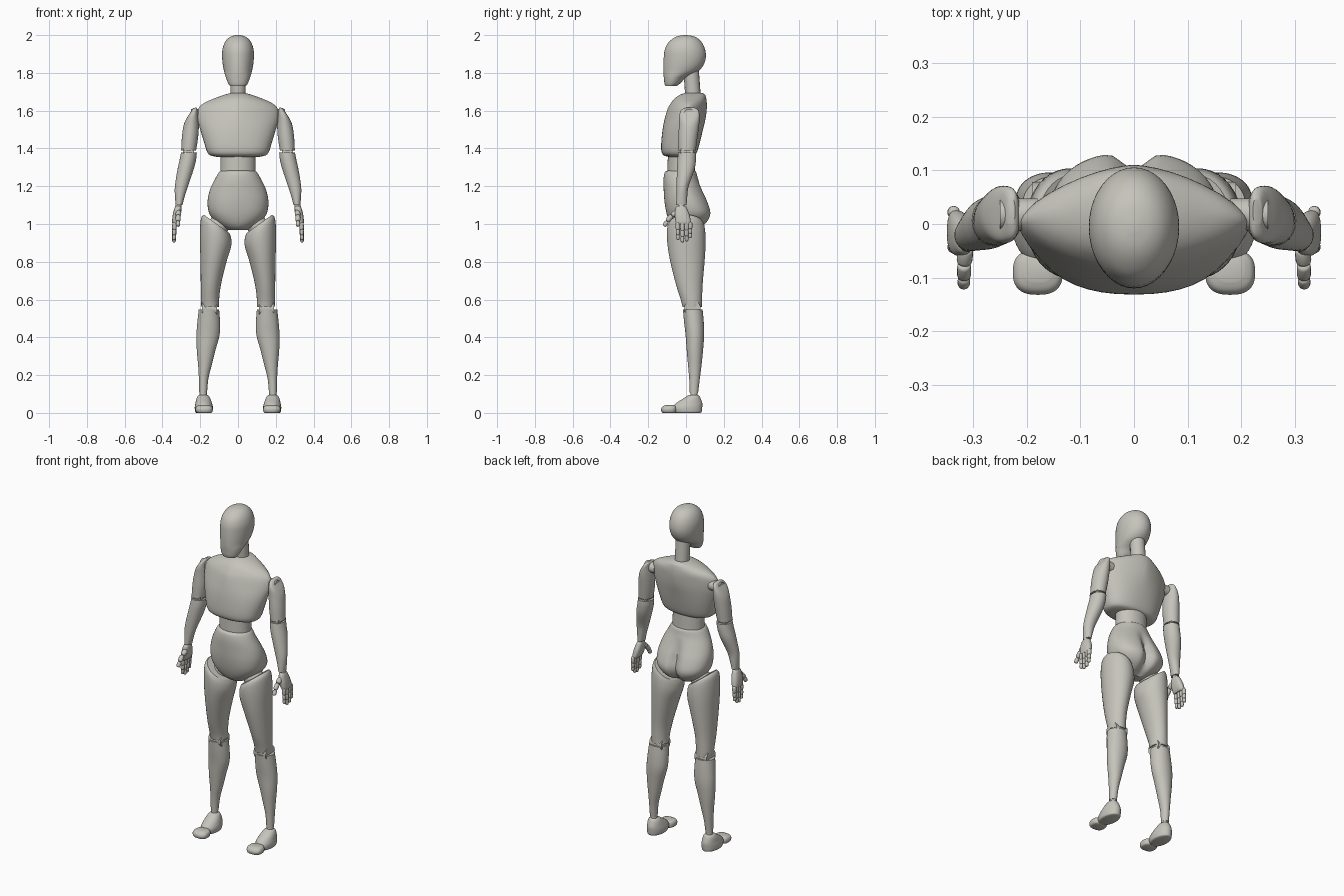
import bpy, bmesh, math
from mathutils import Vector, Matrix

clay = bpy.data.materials.new("warm_grey")
clay.diffuse_color = (0.56, 0.55, 0.50, 1)


def spline(p0, p1, p2, p3, t):
    return 0.5 * (2 * p1 + (p2 - p0) * t + (2 * p0 - 5 * p1 + 4 * p2 - p3) * t * t
                  + (3 * p1 - p0 - 3 * p2 + p3) * t ** 3)


def loft(name, rings, mirror=False, seg=40, steps=4, warp=None, matrix=None):
    """Skin rings of (z, x0, x1, y0, y1, tilt, roundness power)."""
    rings = [tuple(r) + (0, 2)[len(r) - 5:] for r in rings]
    full = []
    for i in range(len(rings) - 1):
        q = [rings[max(i - 1, 0)], rings[i], rings[i + 1], rings[min(i + 2, len(rings) - 1)]]
        for s in range(steps):
            full.append([spline(*c, s / steps) for c in zip(*q)])
    full.append(rings[-1])
    bm = bmesh.new()
    loops = []
    for z, x0, x1, y0, y1, tilt, n in full:
        loop = []
        for k in range(seg):
            a = 2 * math.pi * k / seg
            c, s = math.cos(a), math.sin(a)
            dx = (x1 - x0) / 2 * math.copysign(abs(c) ** (2 / n), c)
            dy = (y1 - y0) / 2 * math.copysign(abs(s) ** (2 / n), s)
            v = Vector(((x0 + x1) / 2 + dx, (y0 + y1) / 2 + dy, z + tilt * dx))
            if warp:
                warp(v)
            loop.append(bm.verts.new(matrix @ v if matrix else v))
        loops.append(loop)
    for a, b in zip(loops, loops[1:]):
        for k in range(seg):
            j = (k + 1) % seg
            bm.faces.new((a[k], a[j], b[j], b[k]))
    bm.faces.new(loops[0])
    bm.faces.new(loops[-1])
    bmesh.ops.recalc_face_normals(bm, faces=bm.faces)
    me = bpy.data.meshes.new(name)
    bm.to_mesh(me)
    bm.free()
    for p in me.polygons:
        p.use_smooth = True
    me.set_sharp_from_angle(angle=math.radians(40))
    me.materials.append(clay)
    ob = bpy.data.objects.new(name, me)
    bpy.context.collection.objects.link(ob)
    if mirror:
        ob.modifiers.new("mirror", 'MIRROR').use_mirror_merge = False
    return ob


def rod(name, a, b, r, mirror=False, round_end=0.0):
    """Cylinder from a to b, with optionally rounded ends."""
    a, b = Vector(a), Vector(b)
    d = b - a
    L, e = d.length, round_end
    m = Matrix.Translation(a) @ d.to_track_quat('Z', 'Y').to_matrix().to_4x4()
    prof = [(0, r), (L, r)]
    if e:
        prof = [(0, r * .45), (e * .3, r * .8), (e, r), (L - e, r), (L - e * .3, r * .8), (L, r * .45)]
    return loft(name, [(z, -q, q, -q, q) for z, q in prof], mirror, 16, 2 if e else 1, None, m)


def centred(rows):
    return [(r[0], -r[1], r[1]) + tuple(r[2:]) for r in rows]


# Head with flat face and chin, and neck
loft("head", centred([
    (2.0, .008, -.015, .005), (1.994, .034, -.045, .04), (1.98, .056, -.072, .066),
    (1.955, .073, -.098, .088), (1.92, .083, -.113, .102), (1.88, .084, -.118, .105),
    (1.84, .080, -.120, .092), (1.81, .074, -.120, .066), (1.79, .069, -.119, .03),
    (1.77, .062, -.117, -.005), (1.745, .052, -.114, -.03), (1.73, .042, -.109, -.05)]))
rod("neck", (0, .04, 1.64), (0, .025, 1.84), .041)

# Chest, tapering from wide shoulders to a rounded lower edge
loft("chest", centred([
    (1.694, .035, .0, .085, 0, 2), (1.685, .07, -.03, .1, 0, 2), (1.665, .125, -.06, .107, 0, 1.8),
    (1.64, .18, -.08, .11, 0, 1.6), (1.61, .21, -.097, .11, 0, 1.5), (1.56, .215, -.112, .104, 0, 1.6),
    (1.5, .2, -.124, .09, 0, 1.9), (1.43, .179, -.131, .073, 0, 2.2), (1.385, .165, -.13, .06, 0, 2.3),
    (1.364, .148, -.118, .048, 0, 2.3), (1.356, .115, -.095, .03, 0, 2.2)]))

# Waist column
loft("waist", centred([(1.22, .094, -.1, .05), (1.4, .092, -.095, .045)]), steps=1)


def cleft(v):
    if v.y > 0:
        v.y -= .035 * math.exp(-(v.x / .028) ** 2) * min(1, max(0, (1.23 - v.z) / .12)) * min(1, v.y / .06)


# Pelvis with a groove at the back
loft("pelvis", centred([
    (1.282, .088, -.1, .045), (1.272, .102, -.113, .055), (1.235, .123, -.119, .065),
    (1.18, .149, -.118, .09), (1.12, .161, -.114, .117, 0, 2.2), (1.06, .154, -.104, .134, 0, 2.4),
    (1.015, .124, -.09, .12, 0, 2.3), (.985, .088, -.072, .09), (.967, .05, -.045, .05)]),
    warp=cleft, seg=64)

# Legs
loft("thigh", [
    (1.0, .045, .18, -.088, .092, .72), (.975, .036, .196, -.1, .1, .66), (.91, .037, .202, -.1, .104, .4),
    (.81, .06, .199, -.085, .099, .1), (.68, .09, .197, -.053, .088), (.6, .1, .196, -.028, .085),
    (.56, .1, .194, -.018, .084)], True)
rod("hip_joint", (.08, .01, 1.03), (.125, 0, .95), .055, True, .03)
rod("knee_joint", (.11, .034, .552), (.19, .034, .552), .044, True)
loft("shin", [
    (.547, .1, .208, -.016, .088), (.48, .095, .215, -.01, .094), (.41, .098, .22, -.002, .096),
    (.33, .12, .218, .004, .09), (.25, .14, .211, .011, .082), (.18, .157, .207, .017, .073),
    (.105, .164, .205, .02, .064)], True)
rod("ankle", (.184, .042, .07), (.184, .042, .12), .019, True)

# Feet in two pieces
loft("foot", [
    (0, .142, .22, -.055, .075), (.006, .136, .227, -.066, .083), (.03, .133, .229, -.07, .086),
    (.052, .138, .225, -.052, .086), (.075, .146, .22, -.016, .078), (.09, .155, .212, .006, .07),
    (.096, .166, .2, .02, .06)], True)
loft("toes", [
    (0, .142, .215, -.122, -.055, 0, 2.6), (.005, .136, .222, -.129, -.05, 0, 2.6),
    (.02, .133, .226, -.132, -.048, 0, 2.6), (.034, .138, .22, -.124, -.05, 0, 2.6),
    (.041, .152, .206, -.108, -.058, 0, 2.4)], True)

# Arms
rod("shoulder_joint", (.18, .018, 1.58), (.25, .018, 1.58), .03, True)
loft("upper_arm", [
    (1.615, .222, .238, .0, .048, -.3, 2.6), (1.602, .216, .25, -.025, .066, -.5, 2.6),
    (1.575, .212, .27, -.035, .071, -.4, 2.4), (1.53, .207, .287, -.037, .07, -.1),
    (1.46, .211, .297, -.04, .061), (1.388, .222, .301, -.04, .051)], True)
rod("elbow_joint", (.232, .005, 1.383), (.29, .005, 1.383), .035, True)
loft("forearm", [
    (1.378, .218, .302, -.041, .054), (1.34, .222, .309, -.045, .053), (1.285, .236, .321, -.048, .044),
    (1.2, .265, .334, -.05, .014), (1.15, .281, .334, -.051, .007), (1.1, .294, .33, -.052, .003)], True)

# Hands with jointed fingers
rod("wrist", (.313, -.025, 1.12), (.318, -.025, 1.07), .016, True)
loft("palm", [
    (1.095, .302, .332, -.045, -.005), (1.085, .3, .336, -.055, .004, 0, 2.4),
    (1.05, .302, .345, -.06, .018, 0, 2.6), (1.015, .311, .349, -.056, .025, 0, 2.8),
    (1.0, .32, .347, -.052, .024, 0, 2.8)], True, 24)
for f, (y, length) in enumerate([(-.043, .09), (-.019, .103), (.003, .098), (.022, .08)]):
    z, x = 1.008, .336
    for s, share in enumerate((.42, .31, .27)):
        z2 = z - length * share
        rod(f"finger_{f + 1}_{s + 1}", (x, y, z + .003), (x + .001, y, z2 - .002), .0115 - .001 * s, True, .008)
        z, x = z2, x + .001
thumb = [(.314, -.045, 1.065), (.317, -.075, 1.045), (.317, -.1, 1.015), (.318, -.115, .988)]
for s in range(3):
    rod(f"thumb_{s + 1}", thumb[s], thumb[s + 1], .0145 - .0015 * s, True, .008)
